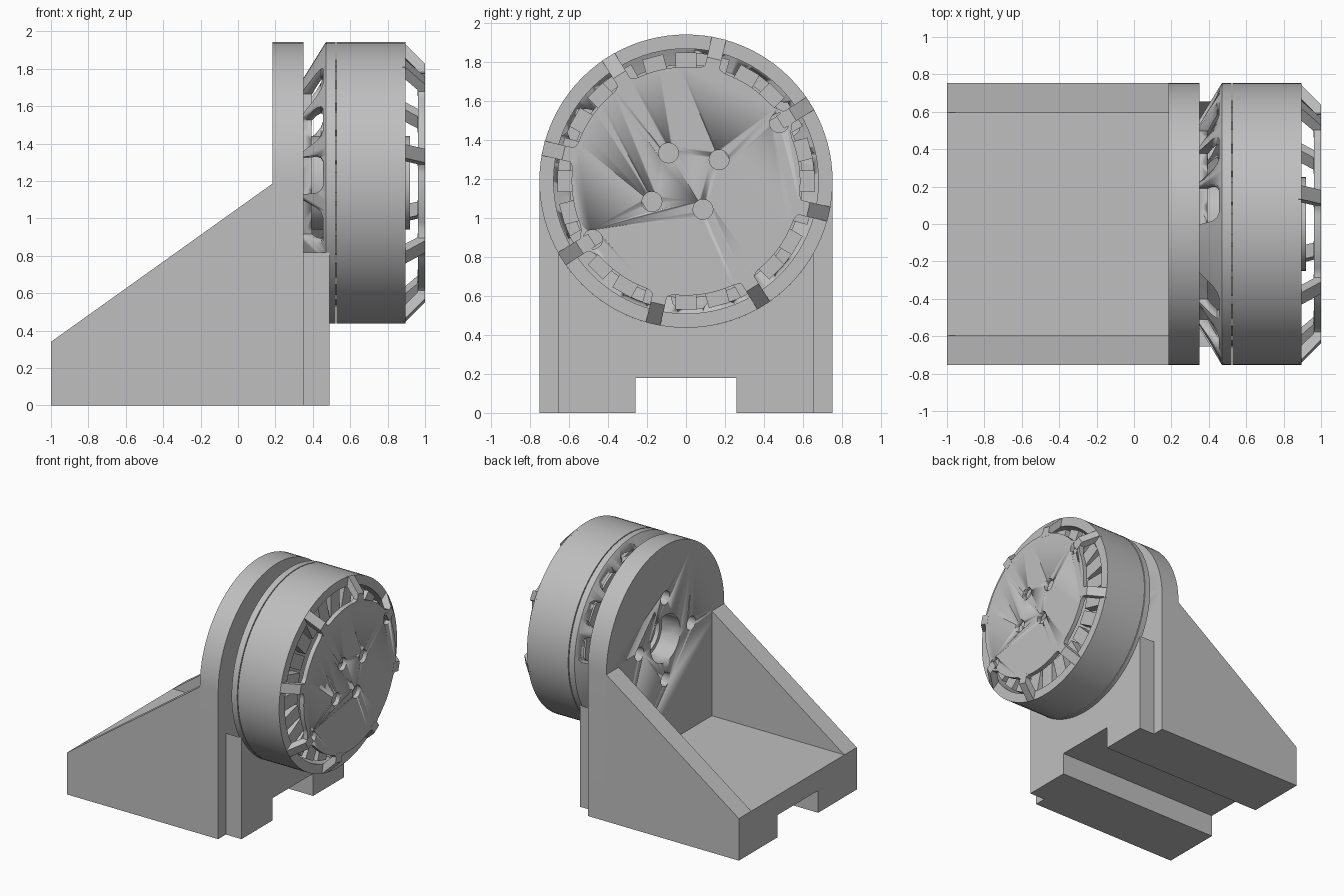
import bpy, bmesh, math
from mathutils import Matrix, Vector

if "Cube" in bpy.data.objects:
    bpy.data.objects.remove(bpy.data.objects["Cube"])

grey = bpy.data.materials.new("plain grey")
grey.use_nodes = True
COLOUR = (0.52, 0.52, 0.52, 1)
grey.diffuse_color = COLOUR
grey.node_tree.nodes["Principled BSDF"].inputs["Base Color"].default_value = COLOUR

AXIS_Z = 1.19    # height of the motor axis, which runs along x
R = 0.753        # outer radius of motor and plate
TAU = math.tau


def around(angle):
    """Place a part built in (x, tangent, radius) at an angle about the axis."""
    return Matrix.Translation((0, 0, AXIS_Z)) @ Matrix.Rotation(angle - TAU / 4, 4, 'X')


def prism(bm, pts, a, b, axis, matrix=Matrix()):
    """Extrude a flat outline from a to b along the x or y axis."""
    def at(p, d):
        return matrix @ Vector((d, p[0], p[1]) if axis == 'x' else (p[0], d, p[1]))
    lo = [bm.verts.new(at(p, a)) for p in pts]
    hi = [bm.verts.new(at(p, b)) for p in pts]
    bm.faces.new(lo)
    bm.faces.new(hi[::-1])
    for i in range(len(pts)):
        j = (i + 1) % len(pts)
        bm.faces.new((lo[i], hi[i], hi[j], lo[j]))


def arc(cy, cz, r, start, end, n):
    return [(cy + r * math.cos(start + (end - start) * i / n),
             cz + r * math.sin(start + (end - start) * i / n)) for i in range(n + 1)]


def circle(cy, cz, r, n=32):
    return arc(cy, cz, r, 0, TAU, n)[:-1]


def finish(name, bm):
    bmesh.ops.recalc_face_normals(bm, faces=bm.faces[:])
    me = bpy.data.meshes.new(name)
    bm.to_mesh(me)
    bm.free()
    me.materials.append(grey)
    ob = bpy.data.objects.new(name, me)
    bpy.context.collection.objects.link(ob)
    activate(ob)
    bpy.ops.object.shade_smooth_by_angle(angle=math.radians(30))
    return ob


def activate(ob):
    bpy.ops.object.select_all(action='DESELECT')
    ob.select_set(True)
    bpy.context.view_layer.objects.active = ob


def cut(ob, bm):
    """Subtract the solids in bm from ob."""
    cutter = finish("cutter", bm)
    cutter.hide_render = True
    mod = ob.modifiers.new("cut", 'BOOLEAN')
    mod.operation, mod.solver, mod.object = 'DIFFERENCE', 'EXACT', cutter
    activate(ob)
    bpy.ops.object.modifier_apply(modifier=mod.name)
    bpy.data.objects.remove(cutter)


def lathe(name, profile, n=96):
    """Turn a closed (x, radius) profile about the motor axis."""
    bm = bmesh.new()
    rings = [[bm.verts.new(around(TAU * k / n) @ Vector((x, 0, r))) for x, r in profile]
             for k in range(n)]
    for k in range(n):
        a, b = rings[k], rings[(k + 1) % n]
        for i in range(len(profile)):
            j = (i + 1) % len(profile)
            bm.faces.new((a[i], a[j], b[j], b[i]))
    return finish(name, bm)


def solid(name, pts, a, b, axis):
    bm = bmesh.new()
    prism(bm, pts, a, b, axis)
    return finish(name, bm)


def footed(half, top):
    """Outline with a channel cut in its foot, closed by the given top edge."""
    w, h = 0.26, 0.18
    return [(-half, 0), (-w, 0), (-w, h), (w, h), (w, 0), (half, 0)] + top


# Bracket: floor, gussets, upright plate and front pad
solid("bracket_floor", footed(R, [(R, 0.34), (-R, 0.34)]), -1, 0.19, 'x')
for side, name in ((1, "left_gusset"), (-1, "right_gusset")):
    solid(name, [(-1, 0.34), (0.19, 0.34), (0.19, AXIS_Z)], side * 0.595, side * R, 'y')

plate = solid("upright_plate", footed(R, arc(0, AXIS_Z, R, 0, TAU / 2, 48)), 0.185, 0.35, 'x')
holes = bmesh.new()
prism(holes, circle(0, AXIS_Z, 0.19), 0, 0.5, 'x')
for k in range(4):
    c = around(k * TAU / 4) @ Vector((0, 0, 0.33))
    prism(holes, circle(c.y, c.z, 0.055), 0, 0.5, 'x')
cut(plate, holes)

PAD = 0.655
lean = math.acos(PAD / R)
solid("front_pad", footed(PAD, arc(0, AXIS_Z, R, -lean, lean - TAU / 2, 40)), 0.35, 0.49, 'x')

# Motor base: tapered shell with three groups of four slots
base = lathe("motor_base", [(0.35, 0.16), (0.35, 0.56), (0.47, R), (0.52, R), (0.52, 0.69),
                            (0.47, 0.69), (0.385, 0.51), (0.385, 0.16)])
slots = bmesh.new()
w, x1, c = 0.1, 0.455, 0.035
outline = [(0.33, -w), (x1 - c, -w), (x1 - c / 3, c / 3 - w), (x1, c - w),
           (x1, w - c), (x1 - c / 3, w - c / 3), (x1 - c, w), (0.33, w)]
for k in range(15):
    if k % 5 == 4:
        continue
    m = around(math.radians(200 - 24 * k))
    lo = [slots.verts.new(m @ Vector((x, t, 0.525))) for x, t in outline]
    hi = [slots.verts.new(m @ Vector((x, t, 0.85))) for x, t in outline]
    slots.faces.new(lo)
    slots.faces.new(hi[::-1])
    for i in range(len(lo)):
        j = (i + 1) % len(lo)
        slots.faces.new((lo[i], hi[i], hi[j], lo[j]))
cut(base, slots)

# Stator: hub, core and a ring of teeth
lathe("motor_hub", [(0.385, 0.1), (0.385, 0.25), (0.92, 0.25), (0.92, 0.1)])
lathe("stator_core", [(0.48, 0.2), (0.48, 0.6), (0.8, 0.6), (0.8, 0.2)])
teeth = bmesh.new()
for k in range(24):
    prism(teeth, [(0.5, 0.48), (0.5, 0.66), (0.87, 0.66), (0.87, 0.48)],
          -0.055, 0.055, 'y', around(TAU * k / 24))
finish("stator_teeth", teeth)

# Rotor: outer wall, sloping spokes and end plate
lathe("rotor_wall", [(0.527, 0.68), (0.527, R), (0.895, R), (0.895, 0.68)])
spoke_angles = [math.radians(32 + 45 * k) for k in range(8)]
spokes = bmesh.new()
for a in spoke_angles:
    prism(spokes, [(0.88, R), (0.895, R), (1, 0.645), (1, 0.57), (0.96, 0.57),
                   (0.96, 0.61), (0.88, 0.69)], -0.038, 0.038, 'y', around(a))
finish("rotor_spokes", spokes)


def edge_radius(a):
    """Plate edge swells at each spoke, and more at the two screw lugs."""
    r = 0.587
    for k, s in enumerate(spoke_angles):
        off = abs((a - s + TAU / 2) % TAU - TAU / 2)
        width, height = (0.17, 0.06) if k % 4 == 0 else (0.12, 0.045)
        r += height * max(0, 1 - off / width) ** 1.5
    return r


rim = []
for i in range(240):
    a = TAU * i / 240
    rim.append((edge_radius(a) * math.cos(a), AXIS_Z + edge_radius(a) * math.sin(a)))
end_plate = solid("end_plate", rim, 0.962, 0.999, 'x')
holes = bmesh.new()
for y, z in ((-0.09, 0.145), (0.17, 0.11), (0.087, -0.145), (-0.175, -0.105)):
    prism(holes, circle(y, AXIS_Z + z, 0.051), 0.9, 1.1, 'x')
for a in (spoke_angles[0], spoke_angles[4]):
    prism(holes, circle(0.565 * math.cos(a), AXIS_Z + 0.565 * math.sin(a), 0.05), 0.9, 1.1, 'x')
cut(end_plate, holes)
